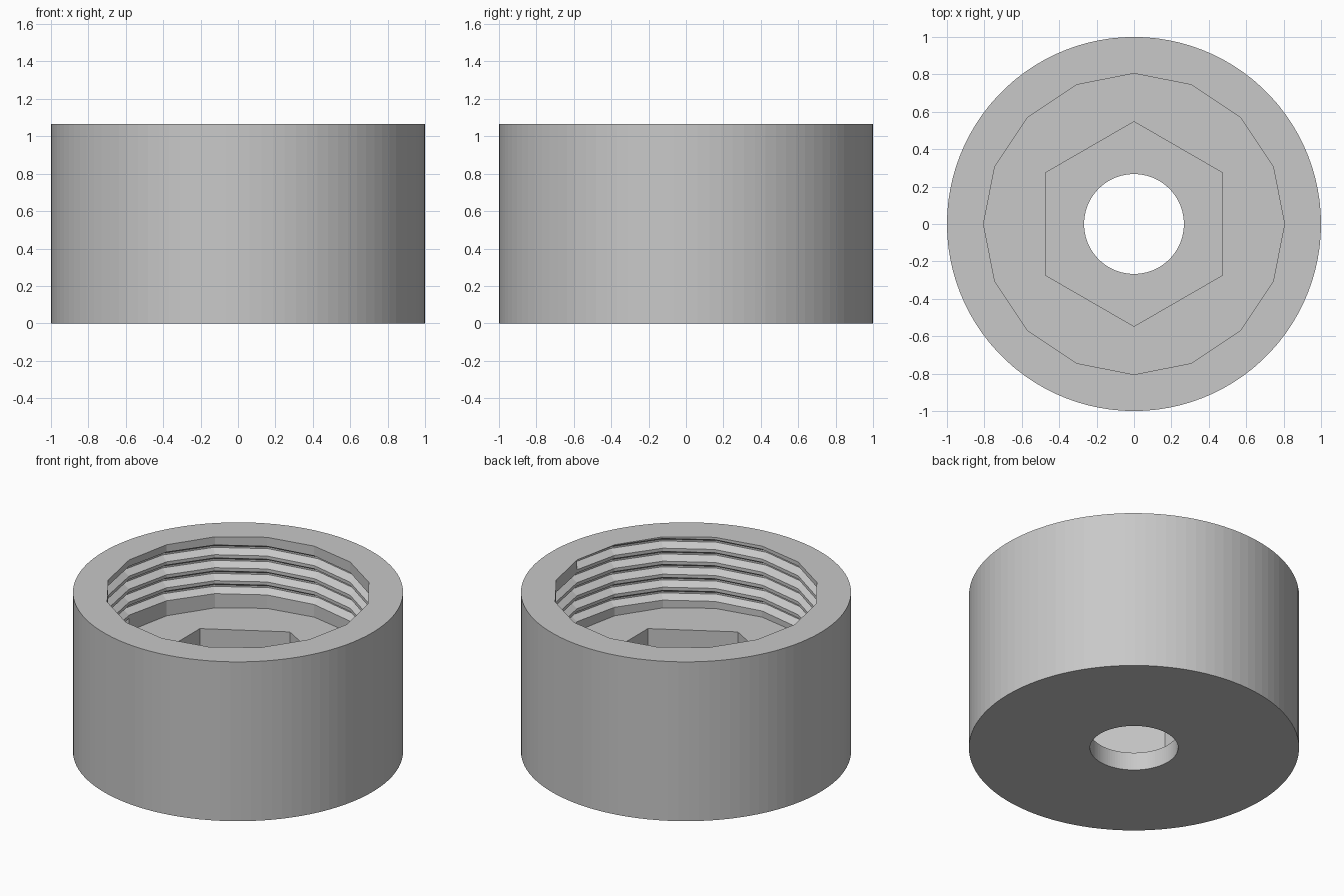
import bpy, bmesh
from math import sin, cos, pi

if "Cube" in bpy.data.objects:
    bpy.data.objects.remove(bpy.data.objects["Cube"], do_unlink=True)

HEIGHT, FLOOR, BASE = 1.065, 0.59, 0.12
BORE, HEX, HOLE = 0.805, 0.547, 0.267
PITCH, SIDES, TURNS = 0.0868, 16, 4.5
DEPTH = 0.54 * PITCH
STEPS = int(SIDES * TURNS)

grey = bpy.data.materials.new("grey plastic")
grey.use_nodes = True
colour = (0.58, 0.58, 0.58, 1)
grey.diffuse_color = colour
grey.node_tree.nodes["Principled BSDF"].inputs["Base Color"].default_value = colour

bm = bmesh.new()


def point(radius, angle, z):
    return bm.verts.new((radius * cos(angle), radius * sin(angle), z))


def ring(radius, z, sides, start=0.0):
    return [point(radius, start - 2 * pi * i / sides, z) for i in range(sides)]


def wall(lower, upper):
    n = len(lower)
    for i in range(n):
        k = (i + 1) % n
        bm.faces.new((lower[i], lower[k], upper[k], upper[i]))


def annulus(outer, inner):
    edges = []
    for loop in (outer, inner):
        for a, b in zip(loop, loop[1:] + loop[:1]):
            edges.append(bm.edges.get((a, b)) or bm.edges.new((a, b)))
    bmesh.ops.triangle_fill(bm, edges=edges, use_beauty=True, normal=(0, 0, 1))


# Outer cylinder, hexagonal pocket and through hole
outer_low, outer_top = ring(1, 0, 100), ring(1, HEIGHT, 100)
hex_low, hex_top = ring(HEX, BASE, 6, pi / 2), ring(HEX, FLOOR, 6, pi / 2)
hole_low, hole_top = ring(HOLE, 0, 100), ring(HOLE, BASE, 100)
for lower, upper in ((outer_low, outer_top), (hex_low, hex_top), (hole_low, hole_top)):
    wall(lower, upper)

# Bore rim and floor outlines
rim = ring(BORE, HEIGHT, SIDES)
floor = ring(BORE, FLOOR, SIDES)

# Helical groove: each section runs from its upper lip to its lower lip
profile = [(0, 0), (DEPTH, 0.3125), (DEPTH, 0.4375), (0, 0.75)]
groove = []
for i in range(STEPS + 1):
    z = HEIGHT - PITCH * i / SIDES
    section = [point(BORE + d, -2 * pi * i / SIDES, z - h * PITCH) for d, h in profile]
    if i == 0:
        bm.verts.remove(section[0])
        section[0] = rim[0]
    groove.append(section)
for a, b in zip(groove, groove[1:]):
    for k in range(3):
        bm.faces.new((a[k], a[k + 1], b[k + 1], b[k]))

# Closed ends of the groove
bm.faces.new(groove[0])
bm.faces.new(groove[-1])

# Crests between neighbouring turns
for i in range(STEPS - SIDES):
    bm.faces.new((groove[i][3], groove[i + 1][3],
                  groove[i + 1 + SIDES][0], groove[i + SIDES][0]))

# Plain wall above the first turn and below the last turn
for i in range(SIDES):
    k = (i + 1) % SIDES
    above = [rim[i], rim[k]]
    if i == SIDES - 1:
        above.append(groove[0][3])
    above.append(groove[i + 1][0])
    if i > 0:
        above.append(groove[i][0])
    bm.faces.new(above)

    j = STEPS - SIDES + i
    below = [groove[j + 1][3], floor[(j + 1) % SIDES], floor[j % SIDES]]
    if i == 0:
        below += [groove[-1][3], groove[-1][0]]
    below.append(groove[j][3])
    bm.faces.new(below)

# Flat faces: top rim, bore floor, pocket floor, underside
for outline, opening in ((outer_top, rim), (floor, hex_top),
                         (hex_low, hole_top), (outer_low, hole_low)):
    annulus(outline, opening)

bmesh.ops.recalc_face_normals(bm, faces=bm.faces)
mesh = bpy.data.meshes.new("threaded_cap")
bm.to_mesh(mesh)
bm.free()
mesh.materials.append(grey)
cap = bpy.data.objects.new("threaded_cap", mesh)
bpy.context.collection.objects.link(cap)
